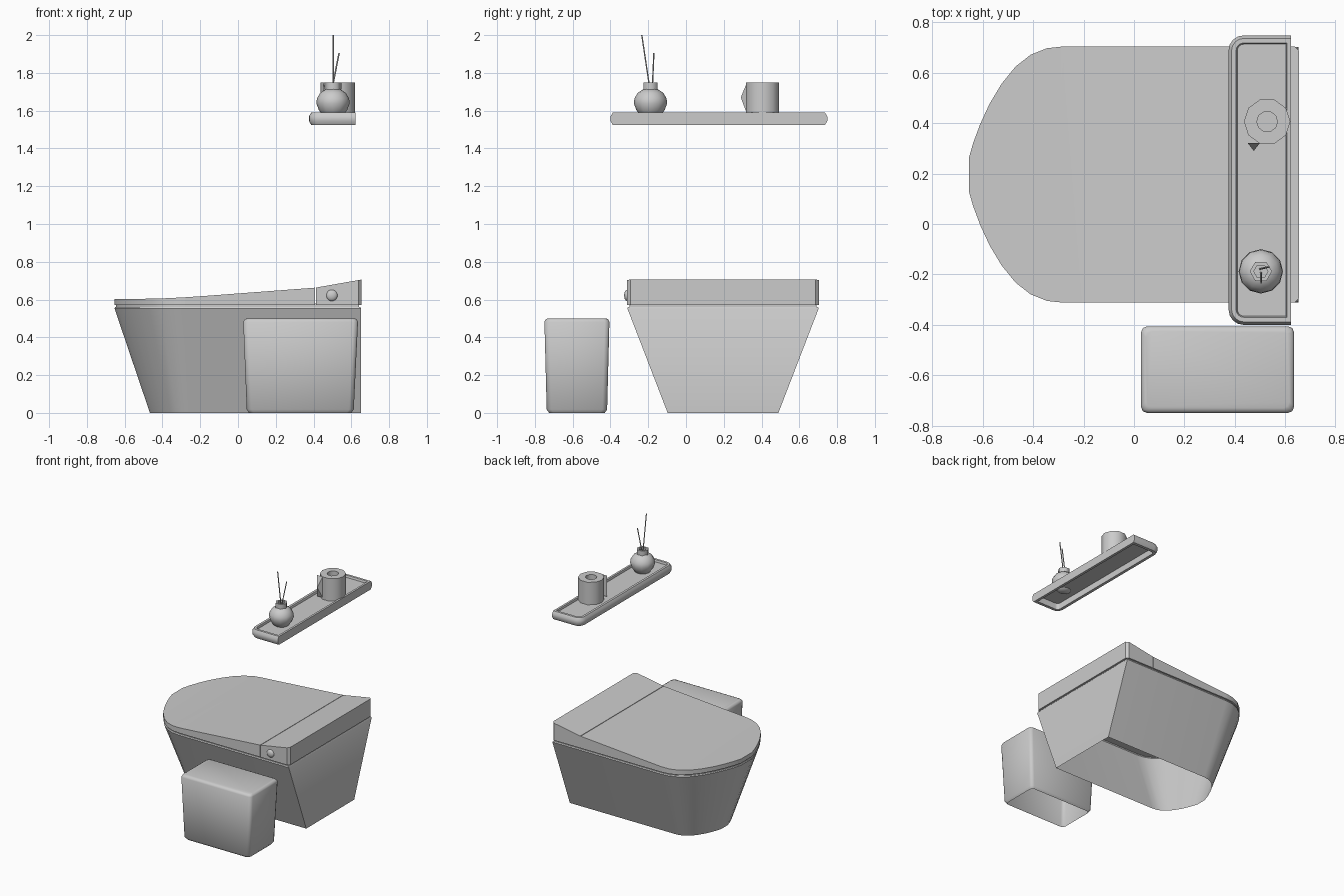
import bpy, bmesh, math

cube = bpy.data.objects.get("Cube")
if cube:
    bpy.data.objects.remove(cube)

grey = bpy.data.materials.new("ceramic_grey")
grey.use_nodes = True
grey.diffuse_color = (0.6, 0.6, 0.6, 1)
grey.node_tree.nodes["Principled BSDF"].inputs["Base Color"].default_value = (0.6, 0.6, 0.6, 1)


def finish(name, bm, angle=35, recalc=True):
    if recalc:
        bmesh.ops.recalc_face_normals(bm, faces=bm.faces)
    mesh = bpy.data.meshes.new(name)
    bm.to_mesh(mesh)
    bm.free()
    mesh.materials.append(grey)
    obj = bpy.data.objects.new(name, mesh)
    bpy.context.collection.objects.link(obj)
    bpy.ops.object.select_all(action='DESELECT')
    obj.select_set(True)
    bpy.context.view_layer.objects.active = obj
    bpy.ops.object.shade_smooth_by_angle(angle=math.radians(angle))


def loft(rings, closed=False, bottom=True):
    """Skin equal-length rings; cap the ends, or join last to first."""
    bm = bmesh.new()
    loops = [[bm.verts.new(p) for p in ring] for ring in rings]
    pairs = list(zip(loops, loops[1:]))
    if closed:
        pairs.append((loops[-1], loops[0]))
    else:
        bm.faces.new(loops[-1])
        if bottom:
            bm.faces.new(loops[0])
    for a, b in pairs:
        for i in range(len(a)):
            j = (i + 1) % len(a)
            bm.faces.new((a[i], a[j], b[j], b[i]))
    return bm


def circle(x, y, z, r, n):
    return [(x + r * math.cos(math.tau * i / n), y + r * math.sin(math.tau * i / n), z)
            for i in range(n)]


# Toilet plan: half of the rounded nose, mirrored about the centre line
NOSE = [(-0.28, 0.508), (-0.345, 0.501), (-0.41, 0.475), (-0.47, 0.428), (-0.525, 0.36),
        (-0.573, 0.28), (-0.61, 0.2), (-0.638, 0.125), (-0.655, 0.065)]
MID = 0.196


def plan(z, scale=1.0, start=-0.28, back=0.652, corner=0.0):
    half = [(back, (0.508 - corner) * scale)]
    if corner:
        half.append((back - corner, 0.508 * scale))
    half += [(start + (x + 0.28) * scale, y * scale) for x, y in NOSE]
    full = half + [(x, -y) for x, y in reversed(half)]
    return [(x, MID + y, z) for x, y in full]


# Bowl body: hollow from below, flaring upward
finish("bowl_body", loft([plan(0, 0.577, -0.25), plan(0.553, 0.997),
                          plan(0.561, 0.988, back=0.647)], bottom=False))
finish("seat_gap_core", loft([plan(0.555, 0.975, back=0.64), plan(0.58, 0.975, back=0.64)]))

# Lid and rear unit share one sloping top
SLOPE = [(-0.655, 0.603), (-0.5, 0.604), (-0.38, 0.607), (-0.28, 0.612),
         (-0.15, 0.621), (0.41, 0.663), (0.655, 0.706)]


def top_height(x):
    for (x0, z0), (x1, z1) in zip(SLOPE, SLOPE[1:]):
        if x <= x1:
            return z0 + (z1 - z0) * (x - x0) / (x1 - x0)
    return SLOPE[-1][1]


def cut(bm, x, **clear):
    bmesh.ops.bisect_plane(bm, geom=bm.verts[:] + bm.edges[:] + bm.faces[:],
                           plane_co=(x, 0, 0), plane_no=(1, 0, 0), **clear)


def lid_part(name, split, **clear):
    bm = loft([plan(0.57, back=0.655, corner=0.018), plan(0.6, back=0.655, corner=0.018)])
    cut(bm, split, **clear)
    bmesh.ops.holes_fill(bm, edges=[e for e in bm.edges if e.is_boundary])
    for x, _ in SLOPE[1:-2]:
        cut(bm, x)
    for v in bm.verts:
        if v.co.z > 0.59:
            v.co.z = top_height(v.co.x)
    finish(name, bm)


lid_part("seat_lid", 0.408, clear_outer=True)
lid_part("rear_unit", 0.412, clear_inner=True)

# Side control knob
bm = bmesh.new()
bmesh.ops.create_uvsphere(bm, u_segments=16, v_segments=10, radius=0.03)
bmesh.ops.scale(bm, vec=(1, 0.55, 1), verts=bm.verts)
bmesh.ops.translate(bm, vec=(0.497, -0.311, 0.622), verts=bm.verts)
finish("side_knob", bm)


# Tapered bin with softened edges, hollow from below
def soft_rect(z, inset):
    t = z / 0.5
    x0, x1 = 0.047 - 0.02 * t + inset, 0.612 + 0.024 * t - inset
    y0, y1 = -0.737 - 0.013 * t + inset, -0.418 + 0.013 * t - inset
    r = 0.025
    pts = []
    for cx, cy, start in ((x1 - r, y1 - r, 0), (x0 + r, y1 - r, 90),
                          (x0 + r, y0 + r, 180), (x1 - r, y0 + r, 270)):
        for turn in (0, 45, 90):
            a = math.radians(start + turn)
            pts.append((cx + r * math.cos(a), cy + r * math.sin(a), z))
    return pts


finish("bin", loft([soft_rect(0, 0.012), soft_rect(0.018, 0), soft_rect(0.482, 0),
                    soft_rect(0.495, 0.007), soft_rect(0.501, 0.02)], bottom=False), 50)


# Shelf tray: hollow rim, rounded on the room side, square on the wall side
def tray_ring(inset, z, back=0.622, radius=0.06):
    x0, y0, y1 = 0.375 + inset, -0.4 + inset, 0.748 - inset
    r = radius - inset
    pts = [(back, y1, z)]
    for cy, start in ((y1 - r, 90), (y0 + r, 180)):
        for i in range(5):
            a = math.radians(start + i * 22.5)
            pts.append((x0 + r + r * math.cos(a), cy + r * math.sin(a), z))
    return pts + [(back, y0, z)]


finish("shelf_rim", loft([tray_ring(0.012, 1.525), tray_ring(0, 1.545), tray_ring(0, 1.57),
                          tray_ring(0.012, 1.589), tray_ring(0.03, 1.589, 0.606),
                          tray_ring(0.035, 1.576, 0.602), tray_ring(0.035, 1.525, 0.602)],
                         closed=True))
bm = bmesh.new()
bm.faces.new([bm.verts.new(p) for p in tray_ring(0.034, 1.574, 0.603)])
finish("shelf_floor", bm, recalc=False)

# Paper roll: open tube with a folded loose end
RX, RY = 0.528, 0.406
finish("paper_roll", loft([circle(RX, RY, z, r, 10) for r, z in
                           ((0.092, 1.575), (0.092, 1.749), (0.041, 1.749), (0.041, 1.575))],
                          closed=True), 40)
bm = bmesh.new()
base = [bm.verts.new(p) for p in ((0.45, 0.322, 1.585), (0.5, 0.322, 1.585),
                                  (0.5, 0.322, 1.748), (0.45, 0.322, 1.748))]
tip = bm.verts.new((0.475, 0.29, 1.67))
bm.faces.new(base)
for i in range(4):
    bm.faces.new((base[i], base[(i + 1) % 4], tip))
finish("paper_loose_end", bm)

# Reed diffuser: bulb, neck and two reeds
DX, DY = 0.503, -0.188
BULB = [(0.03, 1.562), (0.055, 1.577), (0.075, 1.603), (0.088, 1.638),
        (0.085, 1.665), (0.068, 1.694), (0.036, 1.715)]
finish("diffuser_bulb", loft([circle(DX, DY, z, r, 12) for r, z in BULB]), 45)
NECK = [(0.044, 1.712), (0.044, 1.748), (0.028, 1.748), (0.028, 1.725)]
finish("diffuser_neck", loft([circle(DX, DY, z, r, 6) for r, z in NECK]), 65)
for side, foot, tip in (("tall", (0.503, -0.193, 1.725), (0.503, -0.234, 2.0)),
                        ("short", (0.5, -0.178, 1.725), (0.535, -0.17, 1.905))):
    finish(side + "_reed", loft([circle(*foot, 0.004, 6), circle(*tip, 0.004, 6)]))
